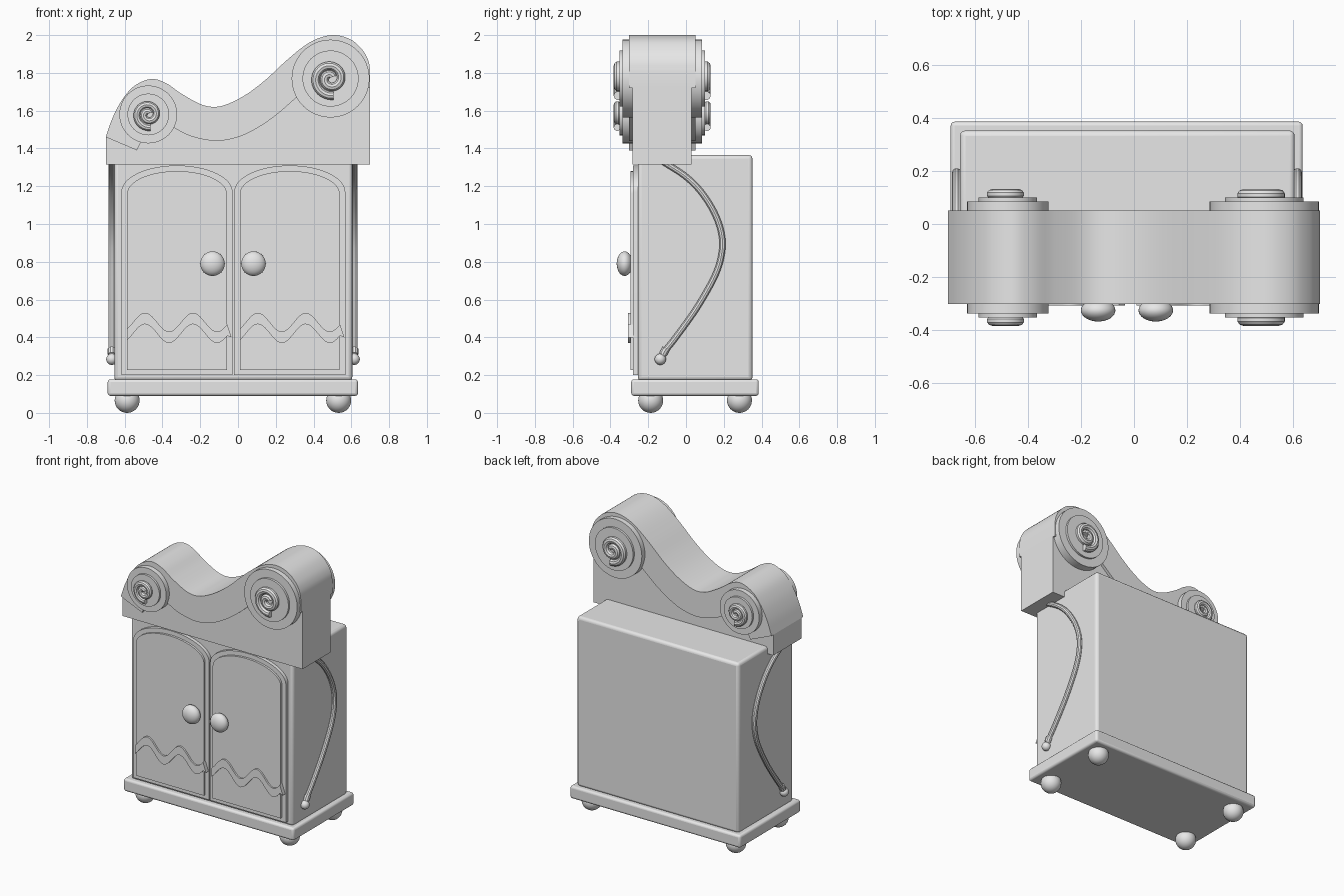
import bpy, bmesh, math
from mathutils import Vector

if "Cube" in bpy.data.objects:
    bpy.data.objects.remove(bpy.data.objects["Cube"])

mat = bpy.data.materials.new("plain_grey")
mat.diffuse_color = (0.8, 0.8, 0.8, 1)
mat.use_nodes = True
mat.node_tree.nodes["Principled BSDF"].inputs["Base Color"].default_value = mat.diffuse_color


def finish(name):
    ob = bpy.context.object
    ob.name = name
    ob.data.materials.clear()
    ob.data.materials.append(mat)
    return ob


def box(name, x, y, z, bevel):
    bpy.ops.mesh.primitive_cube_add(
        size=1, location=((x[0] + x[1]) / 2, (y[0] + y[1]) / 2, (z[0] + z[1]) / 2))
    ob = finish(name)
    ob.scale = (x[1] - x[0], y[1] - y[0], z[1] - z[0])
    bpy.ops.object.transform_apply(location=False, rotation=False, scale=True)
    m = ob.modifiers.new("bevel", 'BEVEL')
    m.width, m.segments = bevel, 3


def ball(name, loc, r):
    bpy.ops.mesh.primitive_uv_sphere_add(segments=32, ring_count=16, radius=1, location=loc)
    finish(name).scale = r
    bpy.ops.object.transform_apply(location=False, rotation=False, scale=True)


def disc(name, x, z, r, y0, y1):
    bpy.ops.mesh.primitive_cylinder_add(
        vertices=48, radius=r, depth=abs(y1 - y0), location=(x, (y0 + y1) / 2, z),
        rotation=(math.pi / 2, 0, 0))
    finish(name)


def slab(name, outline, y0, y1):
    """Extrude an x-z outline along y."""
    bm = bmesh.new()
    f = bm.faces.new([bm.verts.new((x, y0, z)) for x, z in outline])
    ext = bmesh.ops.extrude_face_region(bm, geom=[f])
    vs = [v for v in ext["geom"] if isinstance(v, bmesh.types.BMVert)]
    bmesh.ops.translate(bm, verts=vs, vec=(0, y1 - y0, 0))
    bmesh.ops.recalc_face_normals(bm, faces=bm.faces)
    me = bpy.data.meshes.new(name)
    bm.to_mesh(me)
    bm.free()
    me.materials.append(mat)
    ob = bpy.data.objects.new(name, me)
    bpy.context.collection.objects.link(ob)


def smooth(pts, n=5):
    """Catmull-Rom curve through the points."""
    p = [Vector(q) for q in pts]
    p = [2 * p[0] - p[1]] + p + [2 * p[-1] - p[-2]]
    out = []
    for a, b, c, d in zip(p, p[1:], p[2:], p[3:]):
        for i in range(n):
            t = i / n
            out.append(0.5 * (2 * b + (c - a) * t + (2 * a - 5 * b + 4 * c - d) * t * t
                              + (3 * b - a - 3 * c + d) * t ** 3))
    return [tuple(v) for v in out + [p[-2]]]


def tube(name, pts, r):
    cu = bpy.data.curves.new(name, 'CURVE')
    cu.dimensions = '3D'
    cu.bevel_depth, cu.bevel_resolution, cu.use_fill_caps = r, 3, True
    sp = cu.splines.new('POLY')
    sp.points.add(len(pts) - 1)
    for p, q in zip(sp.points, pts):
        p.co = (*q, 1)
    ob = bpy.data.objects.new(name, cu)
    bpy.context.collection.objects.link(ob)
    bpy.ops.object.select_all(action='DESELECT')
    ob.select_set(True)
    bpy.context.view_layer.objects.active = ob
    bpy.ops.object.convert(target='MESH')
    finish(name)


# Cabinet body, plinth and feet
box("cabinet_body", (-0.655, 0.605), (-0.255, 0.352), (0.17, 1.365), 0.02)
box("plinth", (-0.69, 0.635), (-0.29, 0.385), (0.09, 0.178), 0.015)
for x in (-0.587, 0.533):
    for y in (-0.187, 0.283):
        ball("foot", (x, y, 0.066), (0.066, 0.066, 0.066))

# Crown: thick upper band over a slightly thinner panel
top = smooth([(-0.70, 1.46), (-0.665, 1.56), (-0.615, 1.655), (-0.55, 1.73), (-0.46, 1.768),
              (-0.38, 1.745), (-0.3, 1.69), (-0.2, 1.635), (-0.125, 1.62), (-0.05, 1.637),
              (0.05, 1.69), (0.15, 1.767), (0.25, 1.86), (0.35, 1.942), (0.43, 1.985),
              (0.515, 2.0), (0.6, 1.975), (0.66, 1.92), (0.69, 1.865), (0.70, 1.81)])
lower = [(0.70, 1.72), (0.5, 1.73)] + smooth(
    [(0.31, 1.67), (0.2, 1.575), (0.1, 1.507), (0, 1.46), (-0.12, 1.44), (-0.25, 1.465),
     (-0.34, 1.51)]) + [(-0.45, 1.55), (-0.515, 1.43), (-0.535, 1.39)]
slab("crown_band", top + lower, -0.302, 0.05)
slab("crown_panel", [(-0.70, 1.315), (0.70, 1.315)] + lower + [(-0.70, 1.46)], -0.283, 0.03)

# Scroll rosettes on both faces of the crown
for cx, cz, R, sr, tr in ((-0.475, 1.58, 0.153, 0.07, 0.019), (0.49, 1.77, 0.206, 0.092, 0.023)):
    for s in (-1, 1):
        mid = -0.126
        disc("rosette_disc", cx, cz, R, mid, mid + s * 0.211)
        disc("rosette_step", cx, cz, R * 0.72, mid, mid + s * 0.226)
        pts = []
        for i in range(61):
            t = i / 60
            a = math.radians(-80 - 600 * t)
            r = sr * (1 - 0.85 * t)
            pts.append((cx + r * math.cos(a), mid + s * (0.257 - tr), cz + r * math.sin(a)))
        tube("scroll", pts, tr)

# Doors: arched leaf, raised inner panel, wavy ribbon and knob


def arch(x0, x1, z0, spring, z1):
    c, w = (x0 + x1) / 2, (x1 - x0) / 2
    pts = [(x0, z0), (x1, z0)]
    for i in range(33):
        a = math.pi * i / 32
        pts.append((c + w * math.cos(a), spring + (z1 - spring) * math.sin(a)))
    return pts


for x0, knob in ((-0.617, -0.135), (-0.02, 0.082)):
    x1 = x0 + 0.588
    slab("door_leaf", arch(x0, x1, 0.2, 1.17, 1.31), -0.28, -0.24)
    slab("door_panel", arch(x0 + 0.03, x1 - 0.03, 0.228, 1.16, 1.28), -0.295, -0.25)
    wave = []
    for i in range(41):
        x = x0 + 0.03 + 0.53 * i / 40
        wave.append((x, 0.48 + 0.05 * math.cos(2 * math.pi * (x - x0 - 0.125) / 0.254)))
    low = [(x, z - 0.06) for x, z in reversed(wave)]
    slab("door_ribbon", wave + [(x1 - 0.005, 0.40)] + low, -0.307, -0.28)
    ball("knob", (knob, -0.325, 0.79), (0.065, 0.042, 0.065))

# Curved side cords with ball ends
cord = smooth([(-0.15, 1.345), (-0.09, 1.31), (0.0, 1.25), (0.08, 1.17), (0.15, 1.06),
               (0.188, 0.95), (0.19, 0.85), (0.155, 0.73), (0.06, 0.56), (-0.05, 0.405),
               (-0.105, 0.335), (-0.13, 0.295)], 6)
for x in (-0.668, 0.615):
    tube("side_cord", [(x, y, z) for y, z in cord], 0.017)
    tube("cord_collar", [(x, -0.105, 0.34), (x, -0.122, 0.31)], 0.022)
    ball("cord_end", (x, -0.136, 0.284), (0.03, 0.03, 0.03))

# Smooth shading with sharp edges kept
for ob in bpy.context.scene.objects:
    ob.select_set(ob.type == 'MESH')
bpy.ops.object.shade_smooth_by_angle(angle=math.radians(35))
